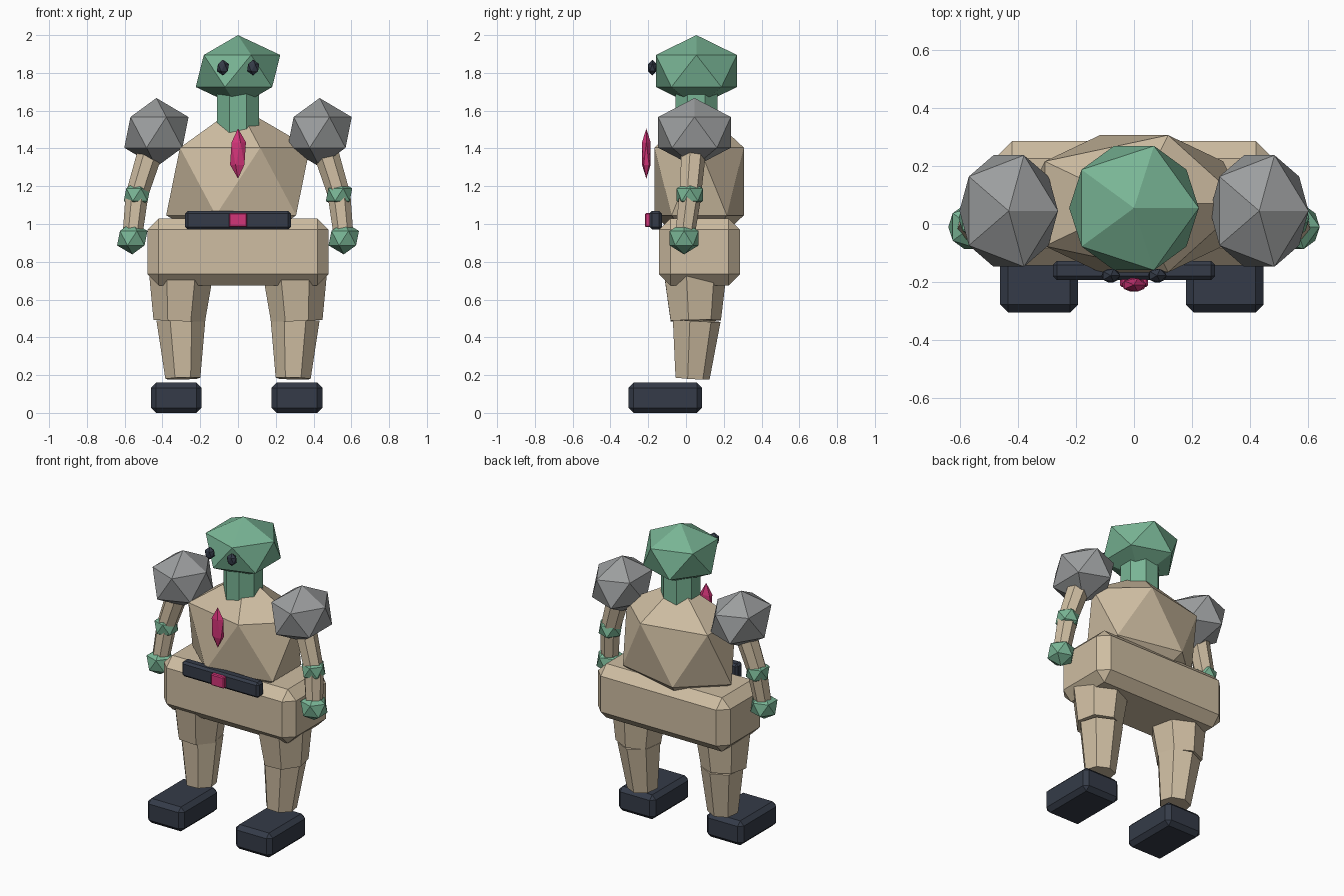
import bpy
from math import radians, pi
from mathutils import Vector

cube = bpy.data.objects.get("Cube")
if cube:
    bpy.data.objects.remove(cube, do_unlink=True)


def make_material(name, rgb):
    mat = bpy.data.materials.new(name)
    mat.use_nodes = True
    mat.diffuse_color = (*rgb, 1)
    mat.node_tree.nodes["Principled BSDF"].inputs["Base Color"].default_value = (*rgb, 1)
    return mat


SAND = make_material("sand", (0.62, 0.51, 0.36))
GREEN = make_material("green", (0.19, 0.46, 0.30))
GREY = make_material("grey", (0.33, 0.34, 0.345))
DARK = make_material("dark_slate", (0.035, 0.044, 0.065))
PINK = make_material("pink", (0.65, 0.035, 0.19))


def finish(name, mat):
    obj = bpy.context.object
    obj.name = obj.data.name = name
    obj.data.materials.append(mat)
    return obj


def gem(name, loc, radii, mat):
    """Twenty-sided faceted ball."""
    bpy.ops.mesh.primitive_ico_sphere_add(subdivisions=1, radius=1, location=loc)
    bpy.context.object.scale = radii
    return finish(name, mat)


def block(name, low, high, bevel, mat):
    """Box between two corners with chamfered edges."""
    low, high = Vector(low), Vector(high)
    bpy.ops.mesh.primitive_cube_add(size=1, location=(low + high) / 2)
    obj = bpy.context.object
    obj.scale = high - low
    bpy.ops.object.transform_apply(location=False, rotation=False, scale=True)
    mod = obj.modifiers.new("chamfer", "BEVEL")
    mod.width = bevel
    mod.segments = 1
    return finish(name, mat)


def limb(name, start, end, r_start, r_end, mat, sides=7):
    """Tapered prism running between two points."""
    start, end = Vector(start), Vector(end)
    axis = start - end
    bpy.ops.mesh.primitive_cone_add(vertices=sides, radius1=r_end, radius2=r_start,
                                    depth=axis.length, location=(start + end) / 2)
    bpy.context.object.rotation_euler = Vector((0, 0, 1)).rotation_difference(axis).to_euler()
    return finish(name, mat)


# Head and neck
gem("head", (0, 0.055, 1.81), (0.25, 0.252, 0.19), GREEN)
neck = limb("neck", (0, 0.055, 1.72), (0, 0.055, 1.48), 0.12, 0.12, GREEN, 8)
neck.rotation_euler.z = pi / 8

# Torso, hips and ornaments
gem("torso", (0, 0.07, 1.225), (0.425, 0.278, 0.4), SAND)
block("hips", (-0.48, -0.143, 0.675), (0.48, 0.286, 1.03), 0.06, SAND)
block("belt", (-0.28, -0.193, 0.97), (0.28, -0.128, 1.07), 0.014, DARK)
block("buckle", (-0.048, -0.217, 0.983), (0.048, -0.17, 1.058), 0.006, PINK)
gem("chest_gem", (0, -0.21, 1.373), (0.047, 0.027, 0.133), PINK)

# Paired parts
for side, s in (("left", 1), ("right", -1)):
    gem(f"{side}_eye", (0.08 * s, -0.178, 1.828), (0.036, 0.027, 0.042), DARK)

    # Arm
    shoulder = (0.432 * s, 0.045, 1.485)
    elbow = (0.535 * s, 0.02, 1.155)
    wrist = (0.56 * s, -0.01, 0.925)
    gem(f"{side}_shoulder", shoulder, (0.19, 0.226, 0.182), GREY)
    limb(f"{side}_upper_arm", shoulder, elbow, 0.072, 0.06, SAND)
    gem(f"{side}_elbow", elbow, (0.078, 0.082, 0.075), GREEN)
    limb(f"{side}_forearm", elbow, wrist, 0.062, 0.053, SAND)
    gem(f"{side}_hand", wrist, (0.09, 0.09, 0.086), GREEN)

    # Leg
    limb(f"{side}_thigh", (0.3 * s, 0.04, 0.78), (0.311 * s, 0.045, 0.488),
         0.18, 0.14, SAND)
    limb(f"{side}_shin", (0.302 * s, 0.05, 0.49), (0.292 * s, 0.03, 0.182),
         0.133, 0.095, SAND)
    foot_x = 0.32 * s - 0.0075
    block(f"{side}_foot", (foot_x - 0.134, -0.305, 0), (foot_x + 0.134, 0.085, 0.16),
          0.027, DARK)
